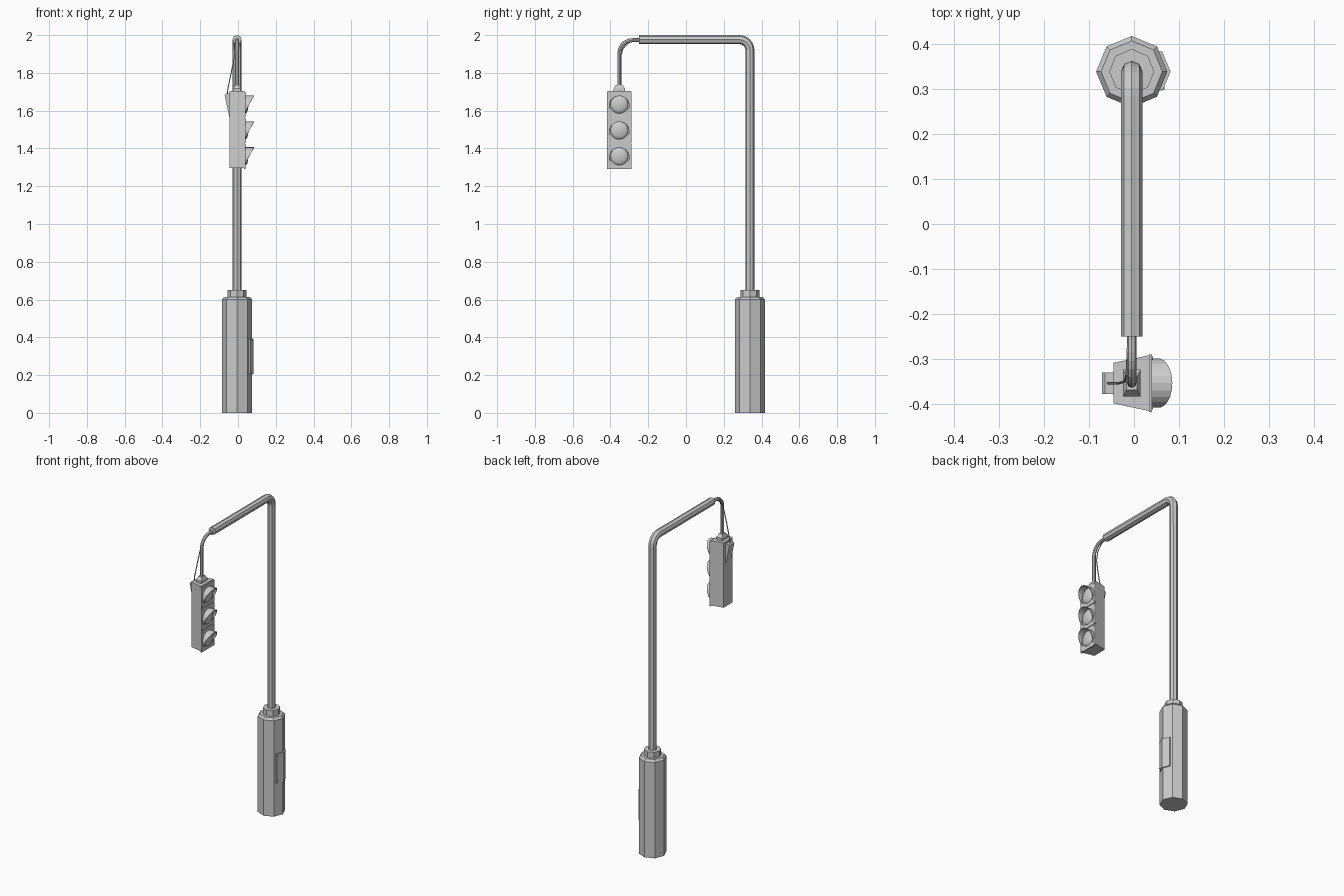
import bpy, bmesh, math
from mathutils import Vector

if "Cube" in bpy.data.objects:
    bpy.data.objects.remove(bpy.data.objects["Cube"])

CX, PY, HY = -0.005, 0.338, -0.353     # pole x, pole y, signal head y


def mesh_obj(name, verts, faces):
    me = bpy.data.meshes.new(name)
    me.from_pydata(verts, [], faces)
    bm = bmesh.new()
    bm.from_mesh(me)
    bmesh.ops.recalc_face_normals(bm, faces=bm.faces)
    bm.to_mesh(me)
    bm.free()
    ob = bpy.data.objects.new(name, me)
    bpy.context.collection.objects.link(ob)
    return ob


def loft(name, rings):
    """Join equal-length rings of points and cap both ends."""
    n = len(rings[0])
    verts = [p for r in rings for p in r]
    faces = [(k * n + i, k * n + (i + 1) % n, (k + 1) * n + (i + 1) % n, (k + 1) * n + i)
             for k in range(len(rings) - 1) for i in range(n)]
    faces += [tuple(range(n)), tuple(range(len(verts) - n, len(verts)))]
    return mesh_obj(name, verts, faces)


def octagon(r, z):
    return [(CX + r * math.cos(i * math.pi / 4), PY + r * math.sin(i * math.pi / 4), z) for i in range(8)]


def rect_z(x0, x1, y0, y1, z):
    return [(x0, y0, z), (x1, y0, z), (x1, y1, z), (x0, y1, z)]


def rect_x(x, y0, y1, z0, z1):
    return [(x, y0, z0), (x, y1, z0), (x, y1, z1), (x, y0, z1)]


def disc_x(x, r, z, n, y=HY):
    return [(x, y + r * math.cos(2 * math.pi * i / n), z + r * math.sin(2 * math.pi * i / n)) for i in range(n)]


def tube(name, pts, r, res=2):
    cu = bpy.data.curves.new(name, 'CURVE')
    cu.dimensions = '3D'
    cu.bevel_depth, cu.bevel_resolution, cu.use_fill_caps = r, res, True
    sp = cu.splines.new('POLY')
    sp.points.add(len(pts) - 1)
    for p, co in zip(sp.points, pts):
        p.co = (*co, 1)
    sp.use_smooth = False
    ob = bpy.data.objects.new(name, cu)
    bpy.context.collection.objects.link(ob)
    bpy.ops.object.select_all(action='DESELECT')
    ob.select_set(True)
    bpy.context.view_layer.objects.active = ob
    bpy.ops.object.convert(target='MESH')


def arc(y, z, r, a0, a1, n=6):
    angs = [math.radians(a0 + (a1 - a0) * i / n) for i in range(n + 1)]
    return [(CX, y + r * math.cos(a), z + r * math.sin(a)) for a in angs]


# Octagonal base with chamfered top, and collar
loft("base_column", [octagon(0.079, 0), octagon(0.079, 0.6), octagon(0.068, 0.613)])
loft("pole_collar", [octagon(0.05, 0.61), octagon(0.05, 0.65)])

# Access door wrapped round the right corner of the base
def door_ring(z):
    s = math.tan(math.radians(22.5))
    tip = CX + 0.086
    return [(CX + 0.05, PY - 0.042, z), (tip - 0.042 * s, PY - 0.042, z), (tip, PY, z),
            (tip - 0.045 * s, PY + 0.045, z), (CX + 0.05, PY + 0.045, z)]
loft("access_door", [door_ring(0.205), door_ring(0.39)])
for z in (0.22, 0.38):
    loft("door_screw", [disc_x(0.06, 0.003, z, 6, PY - 0.037), disc_x(0.068, 0.003, z, 6, PY - 0.037)])

# Pole with arm, then thinner drop pipe
tube("pole_and_arm", [(CX, PY, 0.63)] + arc(PY - 0.055, 1.921, 0.055, 0, 90) + [(CX, -0.25, 1.976)], 0.024)
tube("drop_pipe", [(CX, -0.235, 1.973)] + arc(HY + 0.07, 1.903, 0.07, 90, 180) + [(CX, HY, 1.72)], 0.0105)

# Signal housing, wider at the front, with mounting cap
loft("signal_housing", [rect_x(-0.045, HY - 0.045, HY + 0.045, 1.297, 1.703),
                        rect_x(0.034, HY - 0.062, HY + 0.062, 1.297, 1.703)])
loft("mounting_cap", [rect_z(-0.024, 0.014, HY - 0.03, HY + 0.03, 1.70),
                      rect_z(-0.024, 0.014, HY - 0.03, HY + 0.03, 1.718),
                      rect_z(-0.017, 0.007, HY - 0.015, HY + 0.015, 1.737)])

# Three lamp sections: door plate, lens, visor, screws
for zc in (1.632, 1.495, 1.358):
    h = 0.0665
    loft("lamp_plate", [rect_x(0.033, HY - 0.064, HY + 0.064, zc - h, zc + h),
                        rect_x(0.040, HY - 0.064, HY + 0.064, zc - h, zc + h)])
    lens = loft("lamp_lens", [disc_x(0.038 + 0.017 * math.sin(a), 0.048 * math.cos(a), zc, 20)
                              for a in (0, 0.35, 0.7, 1.05, 1.4)])
    for p in lens.data.polygons:
        p.use_smooth = len(p.vertices) == 4
    n, r = 16, 0.053
    ring, tip = [], []
    for i in range(n + 1):
        a = math.radians(-45 + 270 * i / n)
        t = max(0, (math.sin(a) + 0.71) / 1.71)
        y, z = HY + r * math.cos(a), zc - 0.006 + r * math.sin(a)
        ring.append((0.037, y, z))
        tip.append((0.041 + 0.044 * t ** 1.2, y, z))
    visor = mesh_obj("lamp_visor", ring + tip, [(i, i + 1, n + 2 + i, n + 1 + i) for i in range(n)])
    m = visor.modifiers.new("thickness", 'SOLIDIFY')
    m.thickness, m.offset = 0.003, 0
    for sy in (-1, 1):
        for sz in (-1, 1):
            y, z = HY + sy * 0.055, zc + sz * 0.057
            loft("plate_screw", [disc_x(0.039, 0.004, z, 6, y), disc_x(0.042, 0.004, z, 6, y)])

# Wedge-shaped cable box on the back and its feed cable
loft("cable_box", [rect_z(-0.047, -0.042, HY - 0.024, HY + 0.024, 1.57),
                   rect_z(-0.071, -0.042, HY - 0.024, HY + 0.024, 1.683),
                   rect_z(-0.064, -0.042, HY - 0.024, HY + 0.024, 1.69)])
tube("feed_cable", [(-0.058, HY, 1.68), (-0.053, HY, 1.72), (-0.034, HY, 1.81), (-0.02, HY + 0.004, 1.88),
                    (-0.016, HY + 0.02, 1.93), (-0.014, HY + 0.06, 1.968), (-0.012, -0.24, 1.976)], 0.003, 1)
